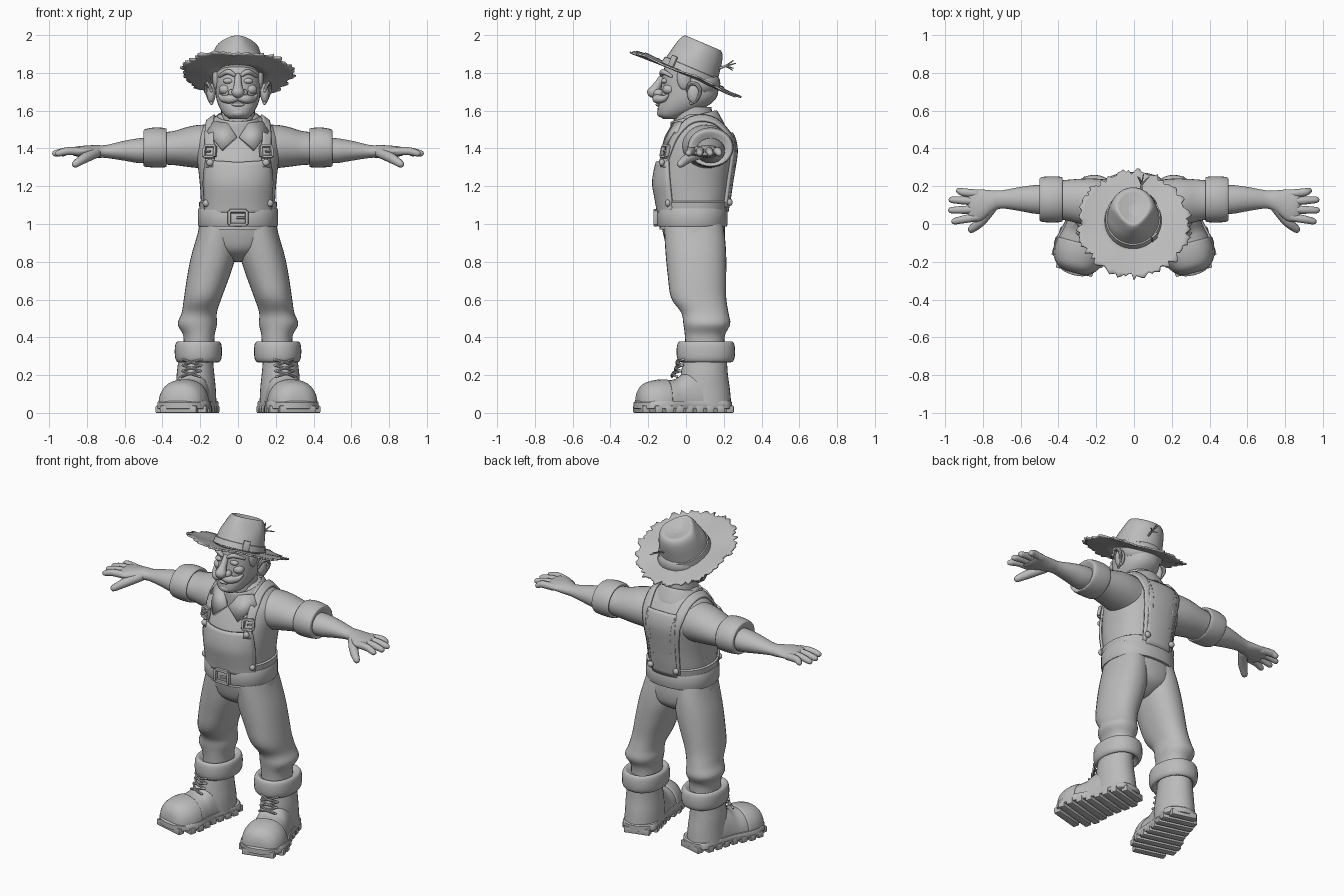
import bpy, bmesh, math, random
from mathutils import Vector, Matrix

random.seed(4)
grey = bpy.data.materials.new("clay_grey")
grey.diffuse_color = (0.5, 0.5, 0.5, 1)
I = Matrix.Identity(4)


def finish(name, bm, mirror=False, mat=I, angle=42):
    bmesh.ops.transform(bm, matrix=mat, verts=bm.verts)
    bmesh.ops.recalc_face_normals(bm, faces=bm.faces)
    me = bpy.data.meshes.new(name)
    bm.to_mesh(me)
    bm.free()
    me.shade_smooth()
    me.set_sharp_from_angle(angle=math.radians(angle))
    me.materials.append(grey)
    ob = bpy.data.objects.new(name, me)
    bpy.context.collection.objects.link(ob)
    if mirror:
        ob.modifiers.new("Mirror", 'MIRROR')
    return ob


def spline(k, s=4):
    out = []
    for i in range(len(k) - 1):
        q = k[max(i - 1, 0)], k[i], k[i + 1], k[min(i + 2, len(k) - 1)]
        for j in range(s):
            t = j / s
            out.append(tuple(.5 * (2*b + (c-a)*t + (2*a-5*b+4*c-d)*t*t + (3*b-a-3*c+d)*t**3)
                             for a, b, c, d in zip(*q)))
    return out + [k[-1]]


def skin(name, rings, cap=True, mirror=False, mat=I, angle=42):
    bm = bmesh.new()
    vs = [[bm.verts.new(p) for p in r] for r in rings]
    n = len(vs[0])
    for a, b in zip(vs, vs[1:]):
        for i in range(n):
            bm.faces.new((a[i], a[(i+1) % n], b[(i+1) % n], b[i]))
    if cap:
        bm.faces.new(vs[0])
        bm.faces.new(vs[-1])
    return finish(name, bm, mirror, mat, angle)


def loft(name, keys, axis='z', p=2.0, n=32, s=4, floor=None, **kw):
    """keys: position on axis, two centre coordinates, two radii"""
    rings = []
    for t, a, b, ra, rb in (spline(keys, s) if s > 1 else keys):
        ring = []
        for i in range(n):
            th = math.tau * i / n
            c, d = math.cos(th), math.sin(th)
            u = a + ra * math.copysign(abs(c) ** (2/p), c)
            v = b + rb * math.copysign(abs(d) ** (2/p), d)
            if floor is not None:
                v = max(v, floor)
            ring.append({'z': (u, v, t), 'x': (t, u, v), 'y': (u, t, v)}[axis])
        rings.append(ring)
    return skin(name, rings, **kw)


def tube(name, keys, n=12, s=4, flat=1, **kw):
    """round-ended tube through (x, y, z, radius)"""
    k = spline(keys, s)
    P = [Vector(q[:3]) for q in k]
    whole = P[-1] - P[0]
    ref = Vector([float(i == min(range(3), key=lambda j: abs(whole[j]))) for i in range(3)])
    T = [(P[min(i+1, len(P)-1)] - P[max(i-1, 0)]).normalized() for i in range(len(P))]
    st = []
    for a in (80, 45):
        a = math.radians(a)
        st.append((P[0] - T[0]*k[0][3]*math.sin(a), T[0], k[0][3]*math.cos(a)))
    st += [(c, t, q[3]) for c, t, q in zip(P, T, k)]
    for a in (45, 80):
        a = math.radians(a)
        st.append((P[-1] + T[-1]*k[-1][3]*math.sin(a), T[-1], k[-1][3]*math.cos(a)))
    rings = []
    for c, t, r in st:
        u = t.cross(ref).normalized()
        v = t.cross(u)
        rings.append([c + r*(u*math.cos(math.tau*i/n) + v*flat*math.sin(math.tau*i/n)) for i in range(n)])
    return skin(name, rings, **kw)


def blob(name, loc, scale, mirror=False):
    bm = bmesh.new()
    bmesh.ops.create_uvsphere(bm, u_segments=20, v_segments=12, radius=1)
    return finish(name, bm, mirror, Matrix.Translation(loc) @ Matrix.Diagonal((*scale, 1)))


def boxes(name, items, mirror=False, mat=I, bevel=.004):
    bm = bmesh.new()
    for loc, size in items:
        bmesh.ops.create_cube(bm, size=1, matrix=Matrix.Translation(loc) @ Matrix.Diagonal((*size, 1)))
    bmesh.ops.bevel(bm, geom=bm.edges[:], offset=bevel, segments=2, affect='EDGES', profile=.5)
    return finish(name, bm, mirror, mat)


def frame(name, w, h, t, mat, mirror=False):
    boxes(name, [((x, 0, 0), (t, .022, h)) for x in (-w/2, w/2)]
          + [((0, 0, z), (w, .020, t)) for z in (-h/2, h/2)]
          + [((w*.15, -.002, 0), (w*.5, .016, t*.7))], mirror, mat)


def cloth(name, fn, nu, nv, target, mirror=False):
    """thin sheet laid onto the torso"""
    bm = bmesh.new()
    g = [[bm.verts.new(fn(2*i/nu - 1, j/nv)) for i in range(nu+1)] for j in range(nv+1)]
    for j in range(nv):
        for i in range(nu):
            bm.faces.new((g[j][i], g[j][i+1], g[j+1][i+1], g[j+1][i]))
    ob = finish(name, bm)
    w = ob.modifiers.new("Wrap", 'SHRINKWRAP')
    w.target, w.wrap_mode, w.offset = target, 'ABOVE_SURFACE', .008
    so = ob.modifiers.new("Solid", 'SOLIDIFY')
    so.thickness, so.offset = .014, 0
    if mirror:
        ob.modifiers.new("Mirror", 'MIRROR')


# torso and shirt
torso = loft("shirt_torso", [(.97, 0, .03, .195, .17), (1.06, 0, .035, .195, .175), (1.15, 0, .035, .198, .19),
             (1.22, 0, .035, .203, .2), (1.31, 0, .05, .213, .2), (1.39, 0, .07, .225, .19),
             (1.46, 0, .08, .222, .165), (1.52, 0, .08, .18, .125), (1.56, 0, .07, .13, .1),
             (1.58, 0, .065, .1, .08)], p=2.3, n=48)
loft("sleeve", [(.1, .1, 1.405, .13, .12), (.2, .11, 1.41, .13, .115), (.27, .118, 1.408, .122, .105),
     (.34, .125, 1.402, .11, .09), (.41, .128, 1.4, .1, .085)], 'x', mirror=True)
loft("sleeve_cuff", [(.39, .13, 1.403, .095, .08), (.378, .13, 1.403, .112, .097), (.39, .13, 1.404, .12, .104),
     (.44, .13, 1.405, .122, .106), (.488, .13, 1.403, .118, .1), (.5, .13, 1.4, .105, .09),
     (.485, .13, 1.395, .07, .062)], 'x', mirror=True)
loft("neck", [(1.42, 0, .05, .1, .11), (1.52, 0, .04, .092, .105), (1.62, 0, .035, .088, .1)])
# collar band sloping down to the front, with two points
slope = Matrix.Translation((0, .05, 1.535)) @ Matrix.Rotation(math.radians(14), 4, 'X')
loft("collar", [(-.04, 0, 0, .14, .13), (-.05, 0, 0, .158, .148), (-.01, 0, 0, .145, .14), (.032, 0, 0, .118, .128),
     (.036, 0, 0, .108, .118), (.0, 0, 0, .1, .11)], cap=False, mat=slope)
bm = bmesh.new()
bm.faces.new([bm.verts.new(p) for p in ((.13, -.03, 1.545), (.165, -.045, 1.49), (.088, -.132, 1.395),
                                        (.008, -.112, 1.465), (.055, -.072, 1.535))])
bmesh.ops.triangulate(bm, faces=bm.faces[:])
pt = finish("collar_point", bm)
pt.modifiers.new("Solid", 'SOLIDIFY').thickness = .02
pt.modifiers.new("Mirror", 'MIRROR')

# overalls
cloth("bib", lambda u, v: (u*(.19 - .032*v*v), .04 - .22*math.sqrt(1 - (u*.19/.23)**2), 1.05 + .285*v), 20, 12, torso)
cloth("back_panel", lambda u, v: (u*(.1 + .012*v), .27, 1.06 + .44*v), 12, 16, torso)
path = spline([(.152, -.12, 1.30), (.153, -.1, 1.38), (.158, -.07, 1.46), (.158, -.02, 1.53), (.15, .08, 1.57),
               (.135, .18, 1.54), (.12, .24, 1.46), (.105, .27, 1.36), (.095, .26, 1.22), (.09, .24, 1.08)], 4)
cloth("shoulder_strap", lambda u, v: (path[round(v*36)][0] + u*.03, *path[round(v*36)][1:]), 4, 36, torso, True)
loft("waistband", [(1.04, 0, .035, .198, .178), (1.06, 0, .035, .204, .184), (1.115, 0, .035, .206, .194),
     (1.122, 0, .035, .196, .185)], p=2.3, n=48, s=1)
loft("belt", [(.985, 0, .033, .19, .168), (.988, 0, .033, .208, .184), (.996, 0, .033, .212, .188),
     (1.074, 0, .033, .212, .188), (1.082, 0, .033, .208, .184), (1.085, 0, .033, .19, .168)], p=2.3, n=48, s=1)
frame("belt_buckle", .092, .075, .017, Matrix.Translation((0, -.162, 1.033)))
tilt = Matrix.Rotation(math.radians(25), 4, 'Z') @ Matrix.Rotation(math.radians(-12), 4, 'X')
frame("strap_buckle", .062, .06, .015, Matrix.Translation((.15, -.112, 1.385)) @ tilt, True)
for nm, loc in (("bib_button", (.148, -.127, 1.325)), ("side_button", (.168, -.096, 1.11)),
                ("back_button", (.09, .232, 1.115))):
    blob(nm, loc, (.019, .015, .019), True)

# trousers
loft("trouser_seat", [(1.02, 0, .035, .198, .168), (.93, 0, .045, .212, .162), (.86, 0, .05, .16, .14),
     (.81, 0, .052, .06, .07), (.8, 0, .052, .02, .03)], p=2.2)
loft("trouser_leg", [(1.0, .1, .04, .1, .155), (.92, .115, .047, .107, .16), (.83, .13, .053, .118, .16),
     (.73, .155, .058, .113, .155), (.61, .186, .067, .1, .146), (.53, .205, .1, .093, .125),
     (.47, .215, .11, .104, .124), (.41, .207, .1, .083, .106), (.33, .207, .1, .082, .102)], p=2.2, mirror=True)
loft("trouser_cuff", [(.36, .21, .105, .08, .105), (.378, .21, .105, .105, .135), (.365, .21, .105, .121, .15),
     (.325, .21, .105, .125, .155), (.285, .21, .105, .121, .15), (.268, .21, .105, .105, .133),
     (.29, .21, .105, .08, .105)], p=2.2, mirror=True)

# boots, built straight and turned outward
turn = Matrix.Translation((.25, 0, 0)) @ Matrix.Rotation(math.radians(15), 4, 'Z')
loft("boot_shaft", [(.34, .222, .1, .09, .112), (.27, .224, .1, .093, .117), (.2, .225, .097, .1, .125),
     (.12, .222, .098, .105, .135), (.04, .222, .102, .108, .138)], mirror=True)
loft("boot_vamp", [(-.25, 0, .04, .06, .07), (-.22, 0, .04, .1, .105), (-.17, 0, .04, .122, .125),
     (-.1, 0, .04, .122, .132), (-.05, 0, .04, .112, .142), (0, 0, .04, .105, .175), (.08, 0, .04, .1, .19),
     (.16, 0, .04, .09, .14)], 'y', p=2.3, floor=.035, mirror=True, mat=turn)
loft("toe_cap", [(-.266, 0, .04, .05, .05), (-.255, 0, .04, .08, .085), (-.225, 0, .04, .112, .117),
     (-.17, 0, .04, .131, .134), (-.115, 0, .04, .131, .138), (-.105, 0, .04, .125, .134)], 'y', p=2.3, floor=.035,
     mirror=True, mat=turn)
half = spline([(-.28, 0), (-.268, .065), (-.215, .122), (-.13, .139), (0, .113), (.12, .108), (.2, .098),
               (.238, .05), (.248, 0)], 4)
outline = [(w, y) for y, w in half] + [(-w, y) for y, w in half[-2:0:-1]]
skin("sole", [[(x*f, y*f, z) for x, y in outline] for z, f in ((.02, .97), (.024, 1), (.055, 1), (.062, .97))],
     mirror=True, mat=turn)
lugs = []
for i in range(9):
    y = -.243 + i*.058
    w = min(half, key=lambda q: abs(q[0] - y))[1]
    lugs.append(((0, y, .019), (2*w + .006, .042, .038)))
boxes("sole_lugs", lugs, True, turn, .005)
rows = [(-.075, .192), (-.054, .222), (-.044, .252), (-.04, .282)]
for (y0, z0), (y1, z1) in zip(rows, rows[1:]):
    for sgn in (-1, 1):
        tube("lace", [(-.05*sgn, y0 + .012, z0, .007), (0, (y0+y1)/2 - .008, (z0+z1)/2, .007),
                      (.05*sgn, y1 + .012, z1, .007)], n=8, mirror=True, mat=Matrix.Translation((-.015, 0, 0)) @ turn)

# arms and hands
loft("forearm_and_palm", [(.44, .13, 1.39, .076, .066), (.52, .13, 1.388, .076, .066), (.6, .132, 1.388, .064, .053),
     (.7, .13, 1.384, .048, .034), (.75, .12, 1.384, .058, .034), (.81, .1, 1.385, .083, .03),
     (.86, .097, 1.384, .085, .025), (.878, .097, 1.382, .075, .016)], 'x', mirror=True)
for nm, yb, yt, xt in (("little_finger", .16, .175, .925), ("ring_finger", .12, .128, .965),
                       ("middle_finger", .077, .073, .967), ("index_finger", .036, .014, .95)):
    tube(nm, [(.83, yb, 1.384, .022), (.9, (yb+yt)/2, 1.386, .021), (xt, yt, 1.374, .017)], mirror=True)
tube("thumb", [(.75, .09, 1.378, .028), (.81, .015, 1.35, .027), (.86, -.028, 1.318, .02)], mirror=True)

# head and face
loft("head", [(1.556, 0, -.07, .045, .05), (1.575, 0, -.07, .07, .075), (1.61, 0, -.03, .095, .12),
     (1.66, 0, .008, .114, .148), (1.72, 0, .02, .12, .153), (1.78, 0, .022, .122, .147), (1.84, 0, .03, .118, .14),
     (1.88, 0, .035, .1, .112), (1.9, 0, .035, .06, .07)], p=2.2)
blob("chin", (0, -.128, 1.588), (.04, .026, .024))
blob("lower_lip", (0, -.147, 1.632), (.035, .014, .01))
tube("nose_bridge", [(0, -.122, 1.782, .017), (0, -.148, 1.74, .021), (0, -.168, 1.705, .031)])
blob("nose_tip", (0, -.17, 1.698), (.034, .036, .031))
blob("nostril", (.031, -.145, 1.693), (.021, .027, .021), True)
tube("moustache", [(.006, -.158, 1.668, .018), (.045, -.152, 1.662, .024), (.08, -.118, 1.664, .017),
     (.1, -.095, 1.685, .006)], mirror=True)
tube("eyebrow", [(.022, -.128, 1.79, .011), (.055, -.122, 1.806, .014), (.098, -.078, 1.782, .008)], mirror=True)
blob("closed_eye", (.052, -.113, 1.757), (.028, .018, .015), True)
blob("cheek", (.066, -.09, 1.712), (.036, .034, .028), True)
blob("ear", (.142, .042, 1.692), (.024, .036, .054), True)
tube("ear_rim", [(.14, .008, 1.705, .008), (.158, .02, 1.742, .01), (.168, .058, 1.738, .011),
     (.166, .076, 1.7, .01), (.15, .055, 1.655, .009), (.14, .028, 1.64, .01)], n=8, mirror=True)
blob("back_hair", (0, .07, 1.745), (.13, .112, .085))
blob("sideburn", (.115, -.01, 1.775), (.021, .038, .065), True)

# straw hat, tilted up at the front
hat = Matrix.Translation((0, 0, 1.795)) @ Matrix.Rotation(math.radians(-23), 4, 'X')
crown = loft("hat_crown", [(-.005, -.005, .017, .146, .158), (.05, -.005, .018, .138, .147), (.12, -.005, .02, .126, .134),
             (.165, -.005, .02, .112, .12), (.186, -.005, .018, .09, .1), (.178, -.005, .015, .06, .07),
             (.165, -.005, .012, .02, .03)], n=40)
for v in crown.data.vertices:  # pinched front
    if v.co.z > .08 and v.co.y < .02:
        v.co.x *= 1 - .3 * min(1, (.02 - v.co.y)/.1) * min(1, (v.co.z - .08)/.08)
crown.data.transform(hat)
loft("hat_band", [(.004, -.005, .017, .146, .158), (.006, -.005, .017, .151, .162), (.04, -.005, .018, .146, .156),
     (.042, -.005, .018, .138, .147)], n=40, s=1, mat=hat)
N = 132
jag = [random.choice((.92, .95, .97, 1, 1.0, 1.03)) for _ in range(N)]
brim = []
for r in (.115, .17, .235, .275, .3):
    ring = []
    for i in range(N):
        a = math.tau*i/N
        f = r * (jag[i] if r > .29 else 1)
        x, y = f*math.cos(a), f*1.03*math.sin(a)
        ring.append((x, y, .2*x*x - .03*x*(r/.3) + .006*math.sin(5*a)*(r/.3)**2))
    brim.append(ring)
skin("hat_brim", brim, cap=False, mat=hat).modifiers.new("Solid", 'SOLIDIFY').thickness = .01
boxes("hat_patch", [((0, 0, 0), (.04, .012, .06))],
      mat=hat @ Matrix.Translation((.108, -.09, .034)) @ Matrix.Rotation(math.radians(45), 4, 'Z'))
for x, y, z in ((.02, .25, 1.865), (.05, .262, 1.85), (.08, .25, 1.825), (.03, .245, 1.815)):
    tube("straw_wisp", [(.035, .165, 1.82, .006), (.04, .205, 1.835, .005), (x, y, z, .003)], n=6)
